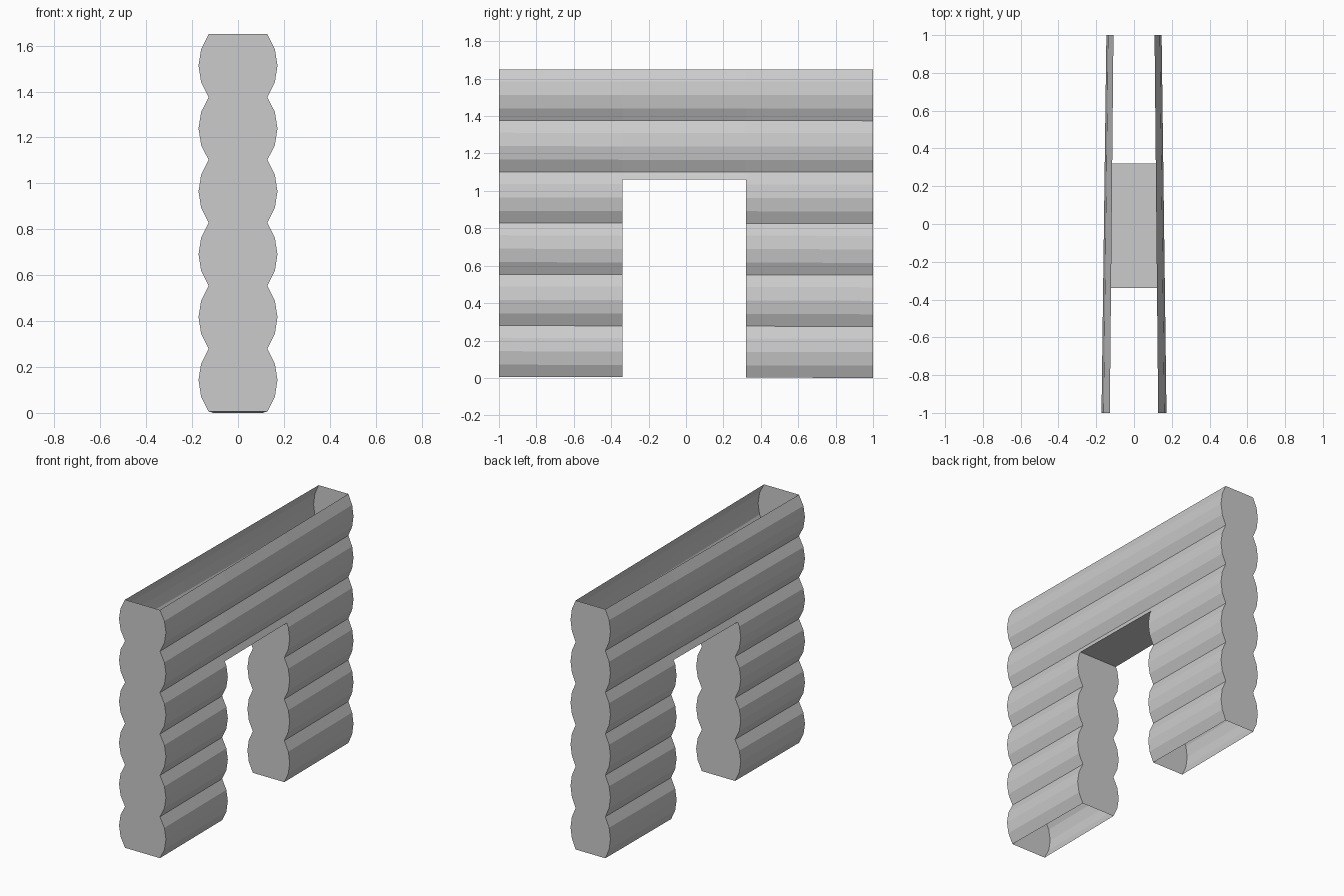
import bpy, bmesh, math

if "Cube" in bpy.data.objects:
    bpy.data.objects.remove(bpy.data.objects["Cube"])

LOGS, SEG, TOP, DOOR_TOP = 6, 4, 1.65, 1.06
PITCH = TOP / LOGS
STATIONS = [-1.0, -0.34, 0.32, 1.0]        # wall ends and door jambs

# Scalloped half-profile (half width, height): one shallow arc per log
sag, valley = 0.044, 0.128
radius = (PITCH ** 2 / 4 + sag ** 2) / (2 * sag)
half = math.asin(PITCH / 2 / radius)
profile = [(valley, 0.0)]
for log in range(LOGS):
    for s in range(1, SEG + 1):
        a = half * (2 * s / SEG - 1)
        profile.append((valley + sag - radius * (1 - math.cos(a)),
                        (log + 0.5) * PITCH + radius * math.sin(a)))

# Extra profile point level with the door head
door_row = next(i for i, p in enumerate(profile) if p[1] > DOOR_TOP)
(x0, z0), (x1, z1) = profile[door_row - 1], profile[door_row]
t = (DOOR_TOP - z0) / (z1 - z0)
profile.insert(door_row, (x0 + t * (x1 - x0), DOOR_TOP))

bm = bmesh.new()


def ring(y, side):
    """Profile column at y; logs taper towards the back and dip slightly."""
    k = (y + 1) / 2
    lift = 0.006 * (1 - k)
    return [bm.verts.new((side * x * (1 - 0.15 * k), y, z + lift * (1 - z / TOP)))
            for x, z in profile]


left = [ring(y, -1) for y in STATIONS]
right = [ring(y, 1) for y in STATIONS]
rows = len(profile) - 1

# Log side walls, leaving the doorway open
for j in range(3):
    for i in range(door_row if j == 1 else 0, rows):
        bm.faces.new((right[j][i], right[j + 1][i], right[j + 1][i + 1], right[j][i + 1]))
        bm.faces.new((left[j + 1][i], left[j][i], left[j][i + 1], left[j + 1][i + 1]))

# End caps and door jambs
for j, top, front in ((0, rows, True), (1, door_row, False),
                      (2, door_row, True), (3, rows, False)):
    for i in range(top):
        quad = [left[j][i], right[j][i], right[j][i + 1], left[j][i + 1]]
        bm.faces.new(quad if front else quad[::-1])

# Underside of the door head
bm.faces.new((left[1][door_row], left[2][door_row], right[2][door_row], right[1][door_row]))

bm.verts.ensure_lookup_table()
bmesh.ops.delete(bm, geom=[v for v in bm.verts if not v.link_faces], context='VERTS')
mesh = bpy.data.meshes.new("log_wall_with_doorway")
bm.to_mesh(mesh)
bm.free()
bpy.context.collection.objects.link(bpy.data.objects.new("log_wall_with_doorway", mesh))
